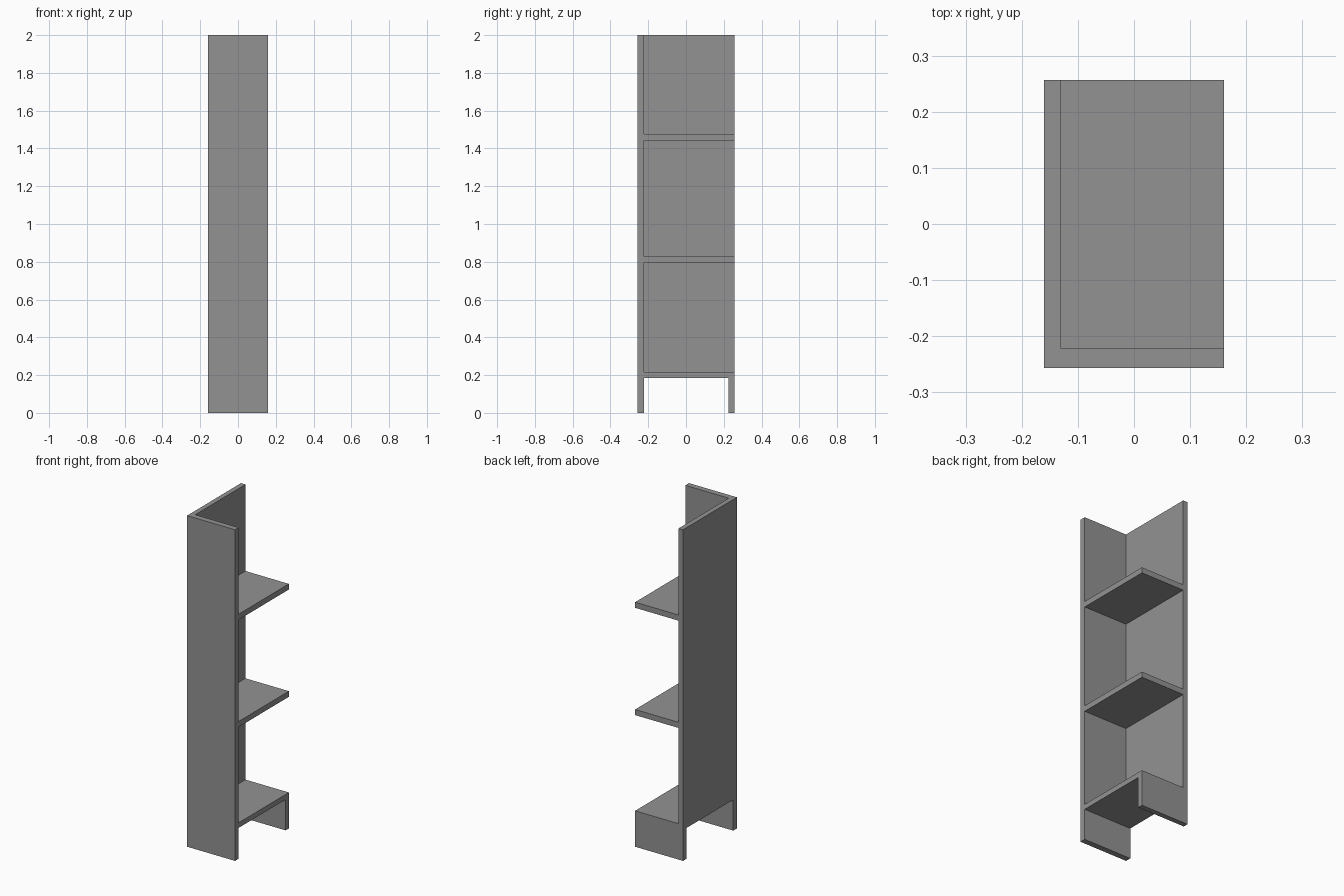
import bpy
import bmesh
from mathutils import Vector

cube = bpy.data.objects.get("Cube")
if cube:
    bpy.data.objects.remove(cube, do_unlink=True)

grey = bpy.data.materials.new("plain_grey")
grey.use_nodes = True
grey.diffuse_color = (0.29, 0.29, 0.29, 1)
grey.node_tree.nodes["Principled BSDF"].inputs["Base Color"].default_value = (0.29, 0.29, 0.29, 1)


def board(name, low, high):
    """Flat-faced board between two opposite corners."""
    low, high = Vector(low), Vector(high)
    bm = bmesh.new()
    bmesh.ops.create_cube(bm, size=1)
    bmesh.ops.scale(bm, vec=high - low, verts=bm.verts)
    bmesh.ops.translate(bm, vec=(low + high) / 2, verts=bm.verts)
    mesh = bpy.data.meshes.new(name)
    bm.to_mesh(mesh)
    bm.free()
    mesh.materials.append(grey)
    obj = bpy.data.objects.new(name, mesh)
    bpy.context.collection.objects.link(obj)
    return obj


# Overall half sizes, height and inner faces of the two upright panels
X, Y, TOP = 0.16, 0.257, 2.0
inner_x, inner_y = -0.13, -0.222
base = 0.186

# Upright panels: the front one reaches the floor, the side one stops above it
board("front_panel", (-X, -Y, 0), (X, inner_y, TOP))
board("side_panel", (-X, inner_y, base), (inner_x, Y, TOP))

# Shelves set into the corner
for name, bottom, top in (("bottom_shelf", base, 0.217),
                          ("middle_shelf", 0.795, 0.829),
                          ("upper_shelf", 1.443, 1.477)):
    board(name, (inner_x, inner_y, bottom), (X, Y, top))

# Rear foot under the bottom shelf
board("back_foot", (-X, 0.226, 0), (X, Y, base))
